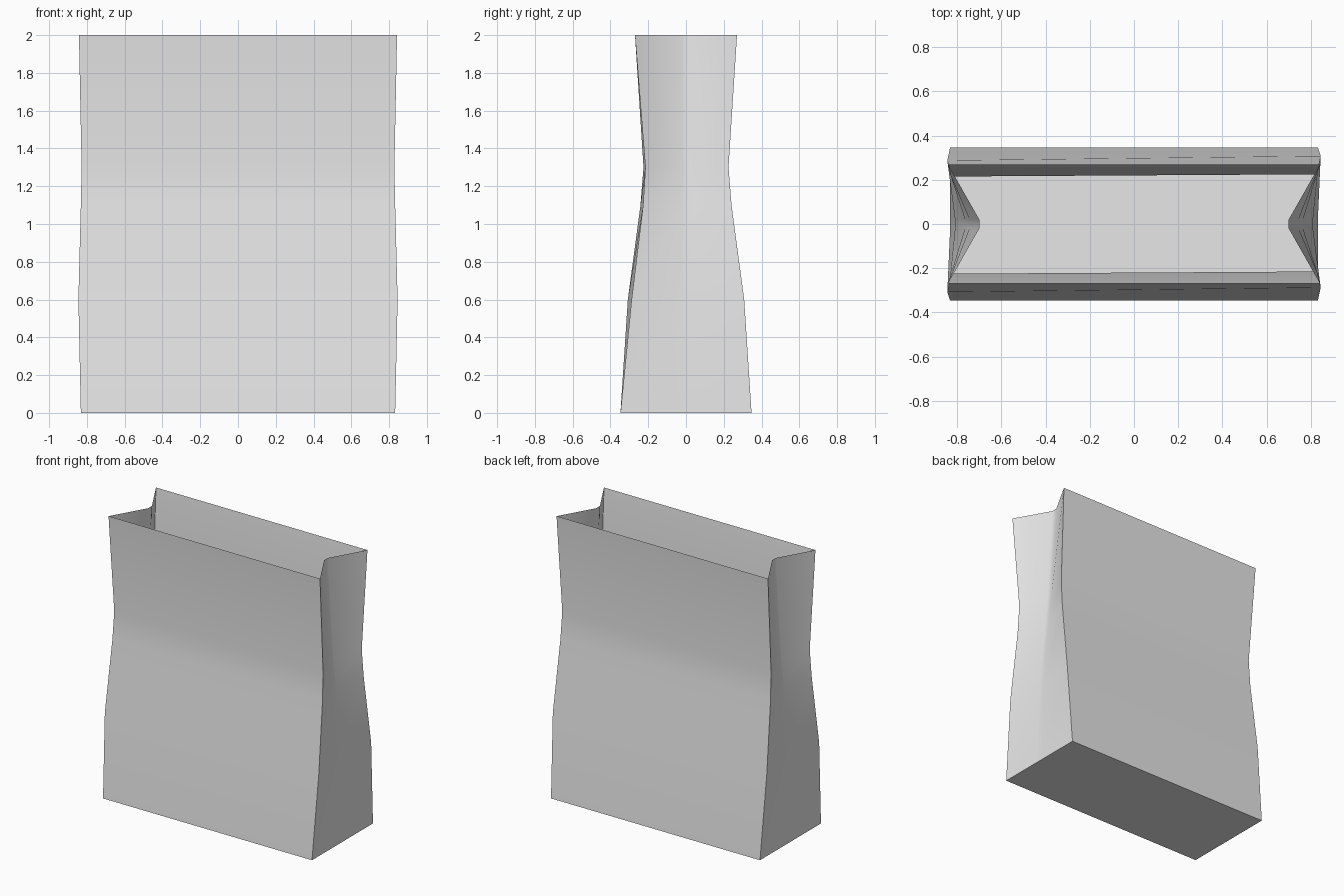
import bpy
import bmesh
import math

cube = bpy.data.objects.get("Cube")
if cube:
    bpy.data.objects.remove(cube)

paper = bpy.data.materials.new("plain_grey_paper")
paper.use_nodes = True
grey = (0.8, 0.8, 0.8, 1)
paper.diffuse_color = grey
paper.node_tree.nodes["Principled BSDF"].inputs["Base Color"].default_value = grey

# Levels: height, half width, half depth, side fold x, skew of the panels
LEVELS = [
    (0.0, 0.832, 0.347, 0.832, 0.0),
    (0.6, 0.845, 0.298, 0.81, 0.01),
    (1.1, 0.832, 0.234, 0.765, 0.007),
    (1.3, 0.828, 0.220, 0.745, 0.005),
    (2.0, 0.842, 0.270, 0.70, 0.0),
]
FOLD = 0.02  # half width of the rounded inner crease


def ring(bm, level):
    z, w, d, fold, skew = level
    half = [(w, -d + skew), (fold, -FOLD), (fold, FOLD), (w, d + skew)]
    other = [(-w, d - skew), (-fold, FOLD), (-fold, -FOLD), (-w, -d - skew)]
    return [bm.verts.new((x, y, z)) for x, y in half + other]


# Open bag: flat front and back, sides folded inwards, closed base
bm = bmesh.new()
rings = [ring(bm, level) for level in LEVELS]
for low, high in zip(rings, rings[1:]):
    for i in range(len(low)):
        j = (i + 1) % len(low)
        bm.faces.new((low[i], low[j], high[j], high[i]))
bm.faces.new(list(reversed(rings[0])))

mesh = bpy.data.meshes.new("paper_bag")
bm.to_mesh(mesh)
bm.free()
mesh.materials.append(paper)
bag = bpy.data.objects.new("paper_bag", mesh)
bpy.context.collection.objects.link(bag)

# Soft waist, crisp folds
bpy.ops.object.select_all(action="DESELECT")
bag.select_set(True)
bpy.context.view_layer.objects.active = bag
bpy.ops.object.shade_smooth_by_angle(angle=math.radians(35))
